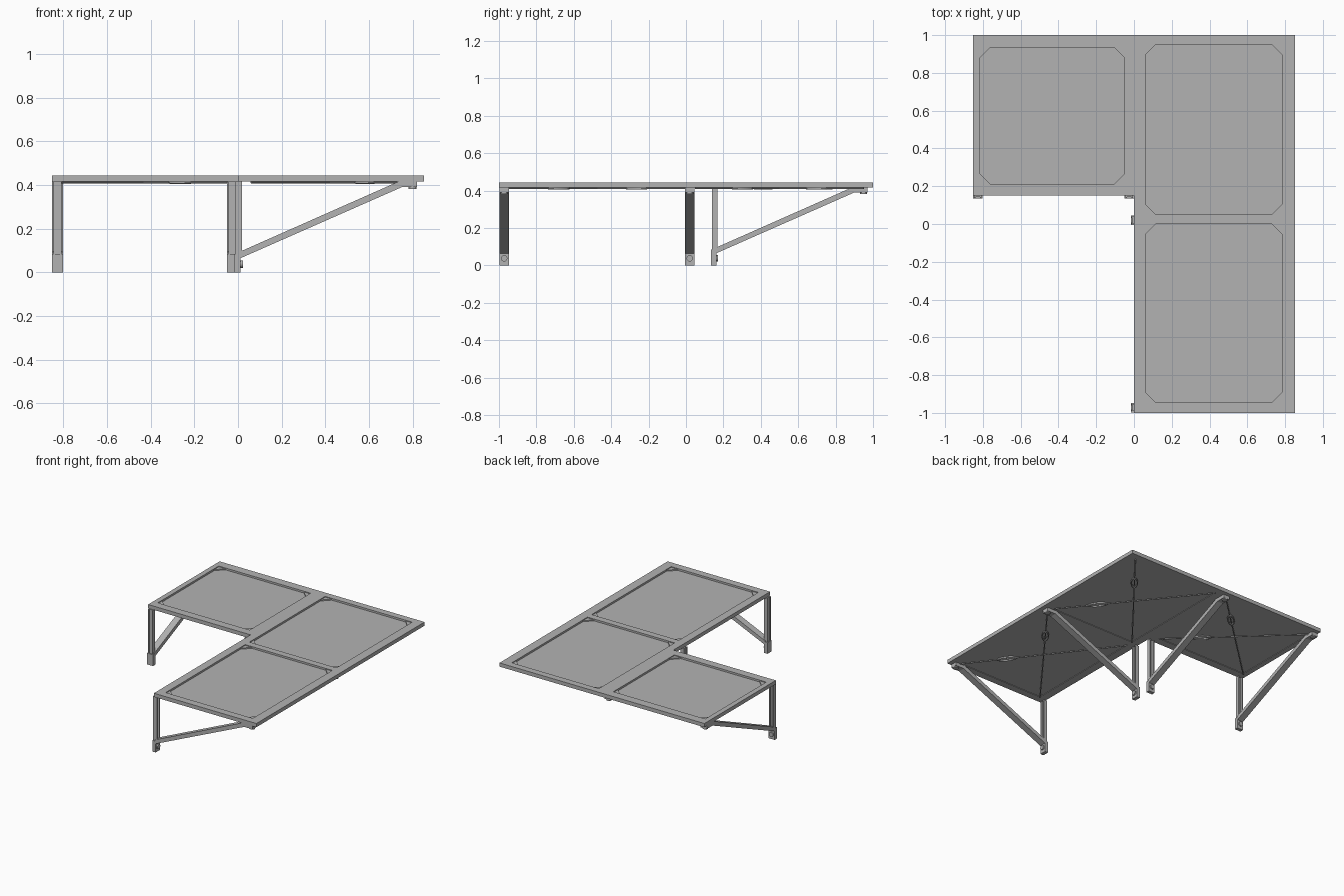
import bpy, bmesh
from math import radians
from mathutils import Matrix, Vector

cube = bpy.data.objects.get("Cube")
if cube:
    bpy.data.objects.remove(cube, do_unlink=True)

GREY = (0.45, 0.45, 0.45, 1)
metal = bpy.data.materials.new("grey_metal")
metal.use_nodes = True
metal.diffuse_color = GREY
metal.node_tree.nodes["Principled BSDF"].inputs["Base Color"].default_value = GREY

BOTTOM, TOP = 0.416, 0.444


def finish(bm, name, matrix=Matrix()):
    bmesh.ops.recalc_face_normals(bm, faces=bm.faces)
    mesh = bpy.data.meshes.new(name)
    bm.to_mesh(mesh)
    bm.free()
    mesh.materials.append(metal)
    obj = bpy.data.objects.new(name, mesh)
    obj.matrix_world = matrix
    bpy.context.collection.objects.link(obj)
    return obj


def prism(name, points, direction, matrix=Matrix()):
    """Extrude a flat outline along a direction."""
    bm = bmesh.new()
    face = bm.faces.new([bm.verts.new(p) for p in points])
    out = bmesh.ops.extrude_face_region(bm, geom=[face])
    moved = [v for v in out["geom"] if isinstance(v, bmesh.types.BMVert)]
    bmesh.ops.translate(bm, verts=moved, vec=direction)
    if face.is_valid and len(bm.faces) == len(points) + 1:
        bm.faces.new([v for v in bm.verts if v not in moved])
    return finish(bm, name, matrix)


def box(name, x0, x1, y0, y1, z0, z1, matrix=Matrix()):
    outline = [(x0, y0, z0), (x1, y0, z0), (x1, y1, z0), (x0, y1, z0)]
    return prism(name, outline, (0, 0, z1 - z0), matrix)


def rod(name, a, b, radius, sides=12, matrix=Matrix()):
    a, b = Vector(a), Vector(b)
    axis = b - a
    place = Matrix.Translation((a + b) / 2) @ axis.to_track_quat("Z", "Y").to_matrix().to_4x4()
    bm = bmesh.new()
    bmesh.ops.create_cone(bm, cap_ends=True, segments=sides, radius1=radius,
                          radius2=radius, depth=axis.length, matrix=place)
    return finish(bm, name, matrix)


def smooth(obj):
    bpy.ops.object.select_all(action="DESELECT")
    obj.select_set(True)
    bpy.context.view_layer.objects.active = obj
    bpy.ops.object.shade_smooth_by_angle(angle=radians(35))


# Openings of the frame: x0, x1, y0, y1
openings = {
    "left_wing": (-0.815, -0.05, 0.21, 0.935),
    "corner": (0.06, 0.785, 0.05, 0.95),
    "front_wing": (0.06, 0.785, -0.945, 0.0),
}

# L-shaped roof frame, laid out on a grid of cells
xs = [-0.853, -0.815, -0.05, 0, 0.06, 0.785, 0.853]
ys = [-1, -0.945, 0, 0.05, 0.15, 0.21, 0.935, 0.95, 1]
bm = bmesh.new()
for x0, x1 in zip(xs, xs[1:]):
    for y0, y1 in zip(ys, ys[1:]):
        cx, cy = (x0 + x1) / 2, (y0 + y1) / 2
        in_plan = cx > 0 or cy > 0.15
        in_hole = any(a < cx < b and c < cy < d for a, b, c, d in openings.values())
        if in_plan and not in_hole:
            bm.faces.new([bm.verts.new((x, y, BOTTOM))
                          for x, y in ((x0, y0), (x1, y0), (x1, y1), (x0, y1))])
bmesh.ops.remove_doubles(bm, verts=bm.verts, dist=0.0001)
base = bm.faces[:]
copy = bmesh.ops.duplicate(bm, geom=base)
upper = [e for e in copy["geom"] if isinstance(e, bmesh.types.BMVert)]
rims = [e for e in bm.edges if e.is_boundary and e.verts[0] not in upper]
pairs = {v: copy["vert_map"][v] for e in rims for v in e.verts}
bmesh.ops.translate(bm, verts=upper, vec=(0, 0, TOP - BOTTOM))
for e in rims:
    a, b = e.verts
    bm.faces.new((a, b, pairs[b], pairs[a]))
finish(bm, "roof_frame")

# Panels, corner plates and crossed tension cables in each opening
for name, (x0, x1, y0, y1) in openings.items():
    box(name + "_panel", x0, x1, y0, y1, 0.42, 0.43)
    for x, sx in ((x0, 1), (x1, -1)):
        for y, sy in ((y0, 1), (y1, -1)):
            size = 0.055
            corner = [(x, y, 0.43), (x + sx * size, y, 0.43), (x, y + sy * size, 0.43)]
            prism(name + "_corner_plate", corner, (0, 0, 0.008))
    z = 0.412
    for a, b in (((x0, y0, z), (x1, y1, z)), ((x0, y1, z), (x1, y0, z))):
        smooth(rod(name + "_cable", a, b, 0.004, 8))
        # Turnbuckle: a long flattened ring around the cable
        a, b = Vector(a), Vector(b)
        bpy.ops.mesh.primitive_torus_add(major_segments=24, minor_segments=8,
                                         major_radius=0.06, minor_radius=0.012,
                                         location=a.lerp(b, 0.72))
        ring = bpy.context.object
        ring.name = name + "_turnbuckle"
        direction = b - a
        ring.rotation_euler.z = Vector((1, 0)).angle_signed(direction.xy) * -1
        ring.scale = (1, 0.36, 0.6)
        ring.data.materials.append(metal)
        smooth(ring)


def bracket(name, matrix):
    """Wall bracket: local x points away from the wall."""
    w = 0.025
    # Foot with a bolt head
    box(name + "_foot", -0.015, 0.012, -w, w, 0, 0.085, matrix)
    smooth(rod(name + "_foot_bolt", (0.012, 0, 0.038), (0.022, 0, 0.038), 0.017, 16, matrix))
    # Channel post: a web with two flanges
    box(name + "_post_web", -0.008, 0.004, -0.012, 0.012, 0.085, BOTTOM, matrix)
    for side in (-1, 1):
        box(name + "_post_flange", -0.012, 0.018, side * 0.015 - 0.004,
            side * 0.015 + 0.004, 0.085, BOTTOM, matrix)
    # Sloping strut that ends in a flat seat under the frame
    profile = [(0.005, 0.062), (0.75, 0.39), (0.82, 0.39), (0.82, BOTTOM),
               (0.735, BOTTOM), (0.005, 0.093)]
    prism(name + "_strut", [(u, -w, z) for u, z in profile], (0, 2 * w, 0), matrix)
    smooth(rod(name + "_seat_bolt", (0.8, 0, 0.382), (0.8, 0, 0.39), 0.019, 16, matrix))


# Brackets of the front wing reach toward +x, those of the left wing toward +y
for name, y in (("front_bracket", -0.972), ("middle_bracket", 0.02)):
    bracket(name, Matrix.Translation((0, y, 0)))
for name, x in (("outer_bracket", -0.827), ("inner_bracket", -0.025)):
    bracket(name, Matrix.Translation((x, 0.15, 0)) @ Matrix.Rotation(radians(90), 4, "Z"))
